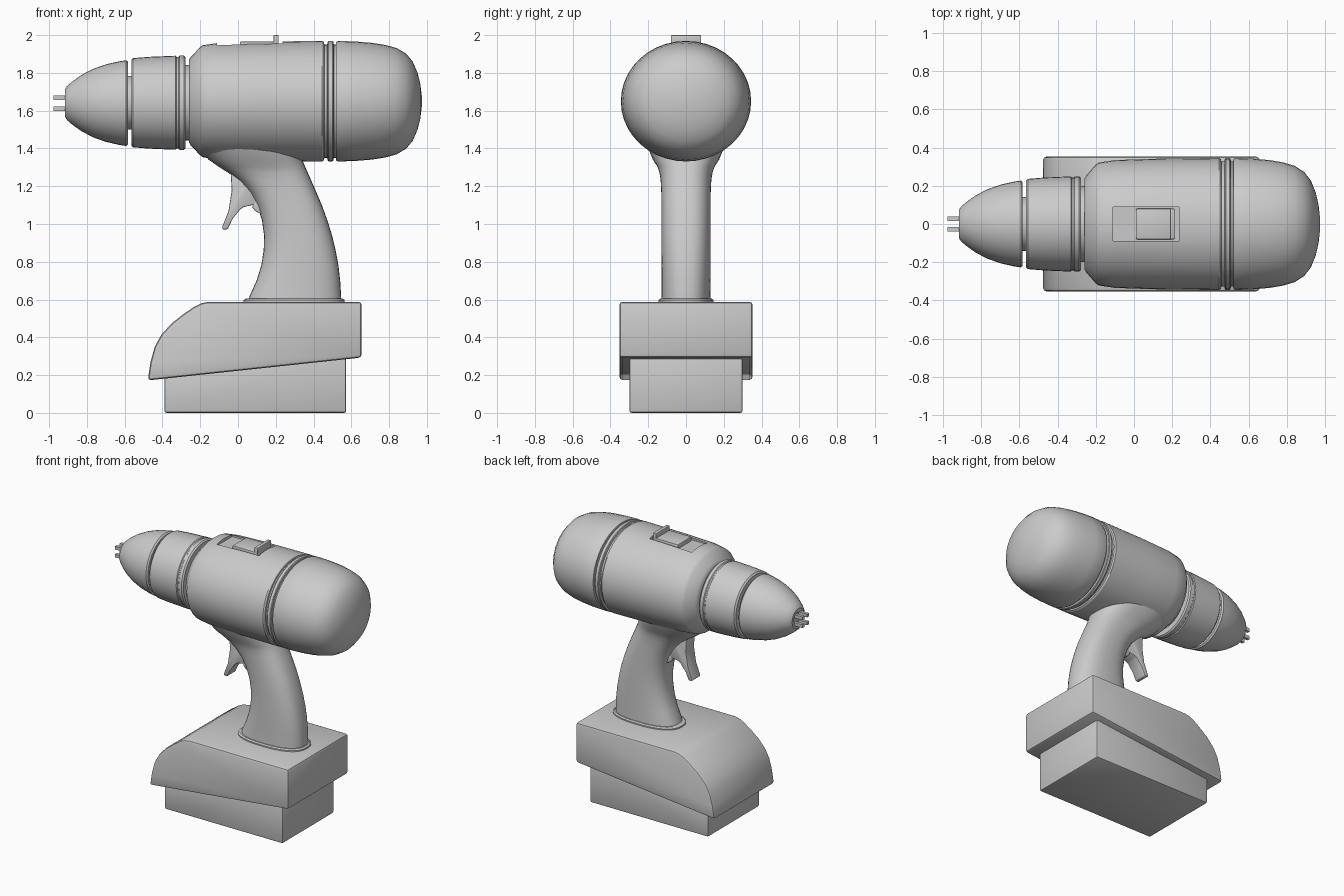
import bpy, bmesh, math
from mathutils import Matrix


def finish(name, bm, bevel=0.0, segs=2):
    """Turn a bmesh into an object, optionally bevelled, smooth by angle."""
    bmesh.ops.recalc_face_normals(bm, faces=bm.faces)
    if bevel:
        edges = [e for e in bm.edges if e.calc_face_angle(0) > math.radians(35)]
        bmesh.ops.bevel(bm, geom=edges, offset=bevel, segments=segs,
                        profile=0.5, affect='EDGES', clamp_overlap=True)
    me = bpy.data.meshes.new(name)
    bm.to_mesh(me)
    bm.free()
    ob = bpy.data.objects.new(name, me)
    bpy.context.collection.objects.link(ob)
    smooth(ob)
    return ob


def smooth(ob):
    bpy.ops.object.select_all(action='DESELECT')
    ob.select_set(True)
    bpy.context.view_layer.objects.active = ob
    bpy.ops.object.shade_smooth_by_angle(angle=math.radians(32))


def loft(name, rings):
    """Bridge closed rings of points and cap both ends."""
    bm = bmesh.new()
    vs = [[bm.verts.new(p) for p in r] for r in rings]
    n = len(vs[0])
    for a, b in zip(vs, vs[1:]):
        for i in range(n):
            j = (i + 1) % n
            bm.faces.new((a[i], a[j], b[j], b[i]))
    bm.faces.new(vs[0][::-1])
    bm.faces.new(vs[-1])
    return finish(name, bm)


def lathe(name, profile, zc, zscale=1.0, n=40):
    """Revolve (x, radius) points about the tool axis."""
    ang = [2 * math.pi * i / n for i in range(n)]
    return loft(name, [[(x, r * math.cos(a), zc + zscale * r * math.sin(a))
                        for a in ang] for x, r in profile])


def extrude(name, pts, hy, bevel):
    """Extrude an xz outline to both sides of y = 0."""
    bm = bmesh.new()
    a = [bm.verts.new((x, -hy, z)) for x, z in pts]
    b = [bm.verts.new((x, hy, z)) for x, z in pts]
    n = len(pts)
    for i in range(n):
        j = (i + 1) % n
        bm.faces.new((a[i], a[j], b[j], b[i]))
    bm.faces.new(a)
    bm.faces.new(b)
    return finish(name, bm, bevel)


def box(name, x0, x1, hy, z0, z1, bevel=0.0):
    return extrude(name, [(x0, z0), (x1, z0), (x1, z1), (x0, z1)], hy, bevel)


# Motor housing with grooves and rounded rear
housing = lathe("motor_housing", [
    (-0.26, 0.18), (-0.26, 0.235), (-0.25, 0.253), (-0.2, 0.31), (-0.185, 0.321),
    (-0.1, 0.334), (0.1, 0.341), (0.445, 0.345), (0.455, 0.338), (0.457, 0.326),
    (0.472, 0.326), (0.475, 0.340), (0.48, 0.344), (0.5, 0.344), (0.505, 0.340),
    (0.507, 0.326), (0.518, 0.326), (0.52, 0.340), (0.53, 0.345), (0.62, 0.342),
    (0.71, 0.334), (0.78, 0.322), (0.84, 0.304), (0.89, 0.272), (0.925, 0.227),
    (0.95, 0.165), (0.965, 0.1), (0.973, 0.03)], 1.65, 0.925)

# Switch pocket cut into the top of the housing
cutter = box("pocket_cutter", -0.11, 0.235, 0.09, 1.935, 2.1)
cutter.hide_render = True
cutter.hide_viewport = False
mod = housing.modifiers.new("pocket", 'BOOLEAN')
mod.operation = 'DIFFERENCE'
mod.object = cutter
bpy.context.view_layer.objects.active = housing
bpy.ops.object.modifier_apply(modifier="pocket")
bpy.data.objects.remove(cutter)
smooth(housing)

# Sliding switch with thumb ridge
box("switch_slider", 0.01, 0.215, 0.08, 1.92, 1.966, 0.006)
box("switch_ridge", 0.188, 0.215, 0.08, 1.95, 2.0, 0.006)

# Torque collar, nose and the shaft linking them
lathe("chuck_shaft", [(-0.62, 0.142), (-0.4, 0.142), (-0.4, 0.2), (-0.24, 0.2)], 1.642)
lathe("torque_collar", [
    (-0.565, 0.13), (-0.565, 0.225), (-0.555, 0.236), (-0.47, 0.243), (-0.33, 0.249),
    (-0.325, 0.243), (-0.315, 0.243), (-0.31, 0.249), (-0.287, 0.249),
    (-0.277, 0.241), (-0.277, 0.15)], 1.642)
lathe("chuck_nose", [
    (-0.9, 0.04), (-0.913, 0.045), (-0.916, 0.072), (-0.905, 0.09), (-0.88, 0.112),
    (-0.83, 0.148), (-0.77, 0.18), (-0.7, 0.205), (-0.63, 0.221), (-0.592, 0.227),
    (-0.582, 0.218), (-0.582, 0.13)], 1.64)
lathe("chuck_core", [(-0.905, 0.05), (-0.8, 0.05)], 1.64, n=20)

# Four gripping jaws
for i in range(4):
    sy, sz = (1, -1)[i % 2], (1, -1)[i // 2]
    jaw = box("chuck_jaw_%d" % (i + 1), -0.976, -0.88, 0.011, 1.628, 1.652)
    jaw.data.transform(Matrix.Translation((0, sy * 0.027, sz * 0.029)))


# Curved handle, flaring into the housing and at the base
def grip_ring(z, x0, x1, hy, n=36):
    ring, p = [], 0.8
    for i in range(n):
        a = 2 * math.pi * i / n
        c, s = math.cos(a), math.sin(a)
        ring.append(((x0 + x1) / 2 + (x1 - x0) / 2 * math.copysign(abs(c) ** p, c),
                     hy * math.copysign(abs(s) ** p, s), z))
    return ring


loft("handle", [grip_ring(*r) for r in [
    (0.57, 0.048, 0.547, 0.132), (0.62, 0.062, 0.546, 0.13), (0.7, 0.098, 0.541, 0.13),
    (0.78, 0.123, 0.532, 0.13), (0.86, 0.136, 0.517, 0.13), (0.94, 0.138, 0.498, 0.13),
    (1.02, 0.127, 0.473, 0.13), (1.1, 0.1, 0.444, 0.13), (1.17, 0.06, 0.414, 0.131),
    (1.23, 0.005, 0.388, 0.134), (1.27, -0.05, 0.37, 0.14), (1.305, -0.105, 0.355, 0.152),
    (1.34, -0.155, 0.34, 0.175), (1.4, -0.21, 0.32, 0.2)]])
loft("handle_flange", [grip_ring(*r) for r in [
    (0.57, 0.03, 0.565, 0.146), (0.597, 0.03, 0.565, 0.146), (0.605, 0.042, 0.555, 0.138)]])

# Trigger
extrude("trigger", [
    (-0.04, 1.29), (-0.033, 1.18), (-0.05, 1.07), (-0.085, 0.98), (-0.078, 0.97),
    (-0.054, 0.972), (-0.03, 1.025), (0.012, 1.078), (0.03, 1.09), (0.09, 1.103),
    (0.12, 1.13), (0.1, 1.29)], 0.05, 0.006)
extrude("trigger_stop", [(0.075, 1.09), (0.09, 1.07), (0.16, 1.03), (0.16, 1.13),
                         (0.09, 1.13)], 0.05, 0.005)

# Foot with sloped underside and rounded front
extrude("foot", [
    (-0.478, 0.172), (0.655, 0.293), (0.655, 0.588), (-0.155, 0.588), (-0.195, 0.58),
    (-0.235, 0.56), (-0.29, 0.522), (-0.35, 0.475), (-0.405, 0.415), (-0.44, 0.352),
    (-0.463, 0.27)], 0.353, 0.018)

# Battery pack
extrude("battery", [(-0.39, 0.0), (0.573, 0.0), (0.573, 0.32), (-0.39, 0.22)], 0.3, 0.012)
